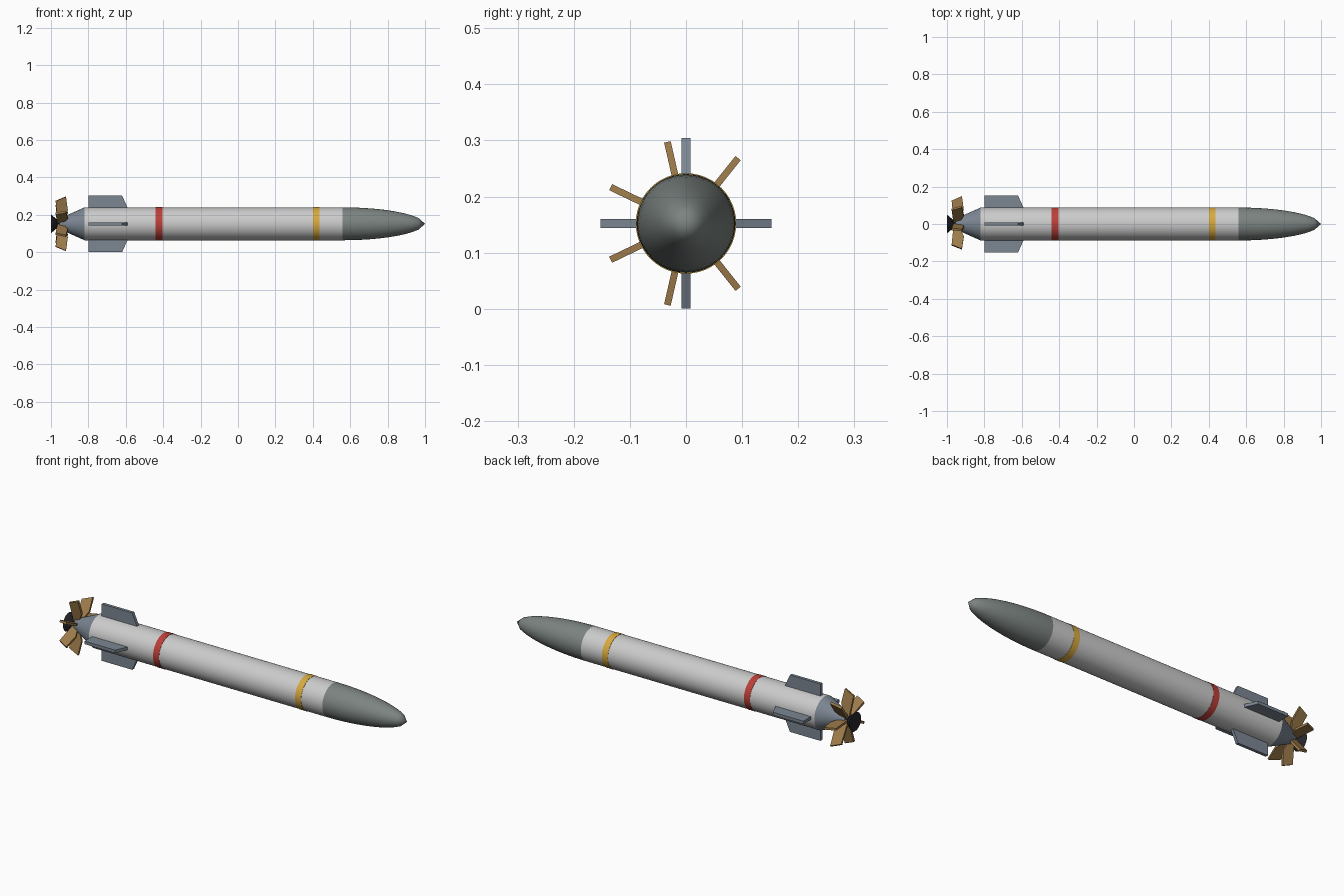
import bpy, bmesh, math
from mathutils import Matrix

if "Cube" in bpy.data.objects:
    bpy.data.objects.remove(bpy.data.objects["Cube"])

CZ = 0.152   # height of the long axis
R = 0.088    # hull radius


def material(name, rgb):
    m = bpy.data.materials.new(name)
    m.diffuse_color = (*rgb, 1)
    m.use_nodes = True
    m.node_tree.nodes["Principled BSDF"].inputs["Base Color"].default_value = m.diffuse_color
    return m


hull_mat = material("pale_grey", (0.68, 0.71, 0.69))
nose_mat = material("dark_grey", (0.20, 0.23, 0.22))
fin_mat = material("blue_grey", (0.20, 0.24, 0.29))
red = material("red", (0.50, 0.05, 0.04))
yellow = material("yellow", (0.68, 0.40, 0.05))
bronze = material("bronze", (0.34, 0.20, 0.07))
black = material("black", (0.02, 0.02, 0.025))


def finish(bm, name, mat, smooth=False):
    bmesh.ops.recalc_face_normals(bm, faces=bm.faces)
    me = bpy.data.meshes.new(name)
    bm.to_mesh(me)
    bm.free()
    me.materials.append(mat)
    ob = bpy.data.objects.new(name, me)
    ob.location.z = CZ
    bpy.context.collection.objects.link(ob)
    if smooth:
        bpy.ops.object.select_all(action='DESELECT')
        ob.select_set(True)
        bpy.context.view_layer.objects.active = ob
        bpy.ops.object.shade_smooth_by_angle(angle=math.radians(30))
    return ob


def revolve(name, profile, mat, n=48):
    """Spin an (x, radius) profile about the long axis, with closed ends."""
    bm = bmesh.new()
    rings = []
    for x, r in profile:
        if r == 0:
            rings.append([bm.verts.new((x, 0, 0))])
        else:
            rings.append([bm.verts.new((x, r * math.cos(2 * math.pi * i / n),
                                        r * math.sin(2 * math.pi * i / n))) for i in range(n)])
    for a, b in zip(rings, rings[1:]):
        for i in range(n):
            j = (i + 1) % n
            if len(a) == 1:
                bm.faces.new((a[0], b[j], b[i]))
            elif len(b) == 1:
                bm.faces.new((a[i], a[j], b[0]))
            else:
                bm.faces.new((a[i], a[j], b[j], b[i]))
    for ring in (rings[0], rings[-1]):
        if len(ring) > 1:
            bm.faces.new(ring)
    return finish(bm, name, mat, True)


def plate(name, outline, thick, angle, mat):
    """Flat plate from an (x, radius) outline, turned about the long axis."""
    bm = bmesh.new()
    face = bm.faces.new([bm.verts.new((x, r, -thick / 2)) for x, r in outline])
    ext = bmesh.ops.extrude_face_region(bm, geom=[face])
    bmesh.ops.translate(bm, vec=(0, 0, thick),
                        verts=[v for v in ext["geom"] if isinstance(v, bmesh.types.BMVert)])
    bmesh.ops.rotate(bm, verts=bm.verts, matrix=Matrix.Rotation(angle, 3, 'X'))
    return finish(bm, name, mat)


# Hull, ogive nose and tail cone
revolve("hull", [(-0.82, R), (0.56, R)], hull_mat)
steps = 12
revolve("nose", [(0.56 + 0.44 * i / steps,
                  R * (1 - (i / steps) ** 2) ** 0.55) for i in range(steps + 1)], nose_mat)
revolve("tail_cone", [(-0.955, 0.028), (-0.82, R)], fin_mat)

# Painted bands
revolve("red_band", [(-0.44, R + 0.0015), (-0.405, R + 0.0015)], red)
revolve("yellow_band", [(0.40, R + 0.0015), (0.435, R + 0.0015)], yellow)

# Four tail fins
for k in range(4):
    plate(f"fin_{k + 1}", [(-0.80, 0.07), (-0.80, 0.152), (-0.62, 0.152),
                           (-0.59, 0.086), (-0.59, 0.07)], 0.016, k * math.pi / 2, fin_mat)

# Flared hub and seven propeller blades
revolve("propeller_hub", [(-1.0, 0.05), (-0.94, 0.0)], black, 24)
for k in range(7):
    plate(f"blade_{k + 1}", [(-0.965, 0.015), (-0.975, 0.125), (-0.92, 0.149),
                             (-0.91, 0.075), (-0.935, 0.015)],
          0.012, k * 2 * math.pi / 7, bronze)
